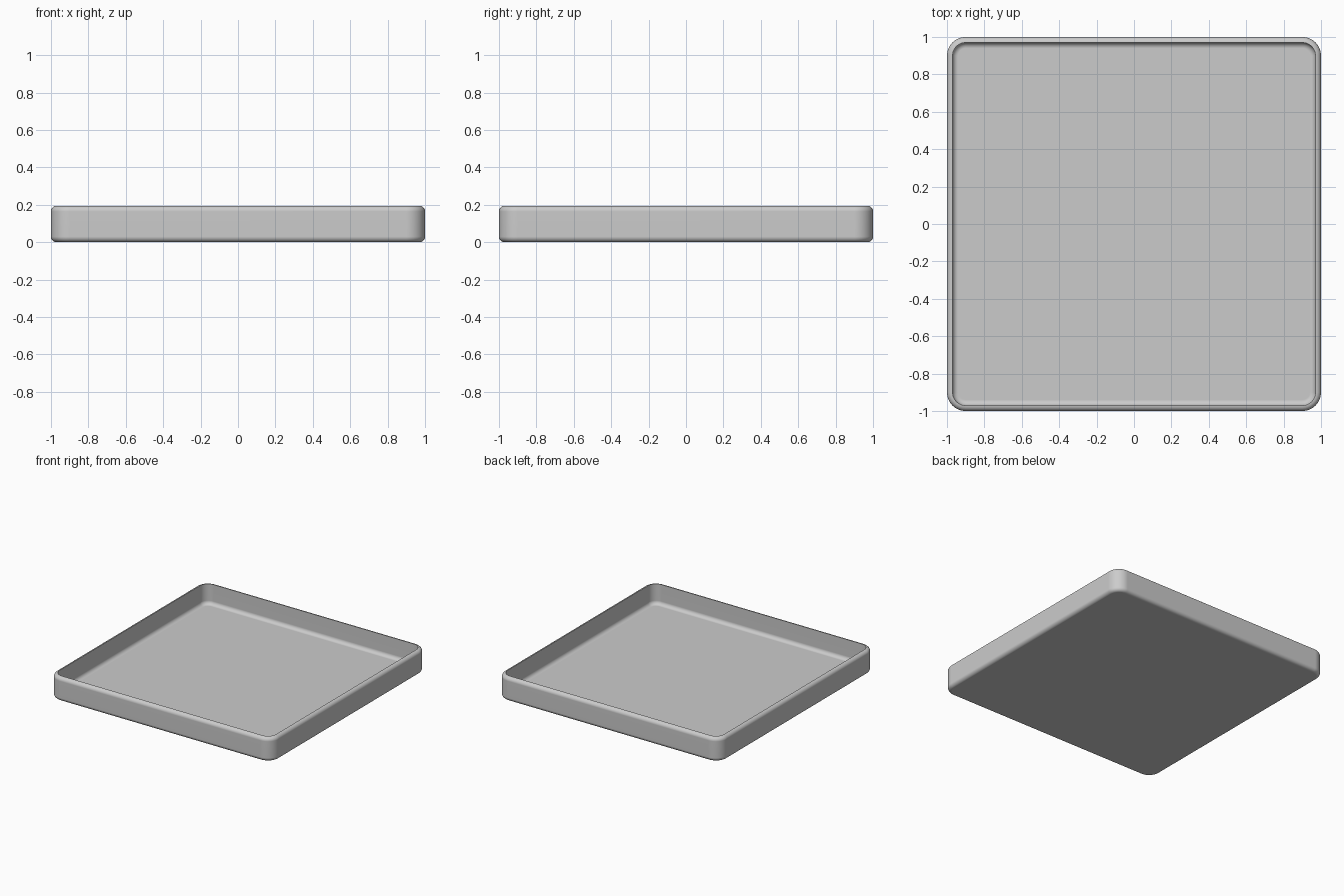
import bpy, bmesh, math

if "Cube" in bpy.data.objects:
    bpy.data.objects.remove(bpy.data.objects["Cube"])

HALF, HEIGHT, CORNER = 1.0, 0.195, 0.10   # outer size
WALL, FLOOR, FILLET = 0.03, 0.03, 0.03    # shell thickness and edge rounding
SEG = 6


def arc(cx, cz, r, start, end):
    """Points of a profile arc as (inset from outer side, z)."""
    return [(cx + r * math.cos(math.radians(start + (end - start) * i / SEG)),
             cz + r * math.sin(math.radians(start + (end - start) * i / SEG)))
            for i in range(SEG + 1)]


def rounded_square(bm, inset, z):
    """Ring of vertices, concentric with the outer rounded square."""
    r, c = CORNER - inset, HALF - CORNER
    ring = []
    for k, (sx, sy) in enumerate([(1, 1), (-1, 1), (-1, -1), (1, -1)]):
        for i in range(9):
            a = math.pi / 2 * (k + i / 8)
            ring.append(bm.verts.new((sx * c + r * math.cos(a),
                                      sy * c + r * math.sin(a), z)))
    return ring


# Wall section: bottom edge, rounded rim, inner wall, floor fillet
profile = arc(FILLET, FILLET, FILLET, 270, 180)
profile += arc(FILLET, HEIGHT - FILLET, FILLET, 180, 90)
profile += arc(WALL + FILLET, FLOOR + FILLET, FILLET, 180, 270)

bm = bmesh.new()
rings = [rounded_square(bm, *p) for p in profile]
for lo, hi in zip(rings, rings[1:]):
    n = len(lo)
    for i in range(n):
        j = (i + 1) % n
        bm.faces.new((lo[i], lo[j], hi[j], hi[i]))
bm.faces.new(rings[0][::-1])   # underside
bm.faces.new(rings[-1])        # tray floor
bmesh.ops.recalc_face_normals(bm, faces=bm.faces)

mesh = bpy.data.meshes.new("tray")
bm.to_mesh(mesh)
bm.free()
tray = bpy.data.objects.new("tray", mesh)
bpy.context.collection.objects.link(tray)

# Smooth shading with a crisp inner rim edge
bpy.context.view_layer.objects.active = tray
tray.select_set(True)
bpy.ops.object.shade_smooth_by_angle(angle=math.radians(40))
weighted = tray.modifiers.new("weighted_normals", 'WEIGHTED_NORMAL')
weighted.keep_sharp = True
